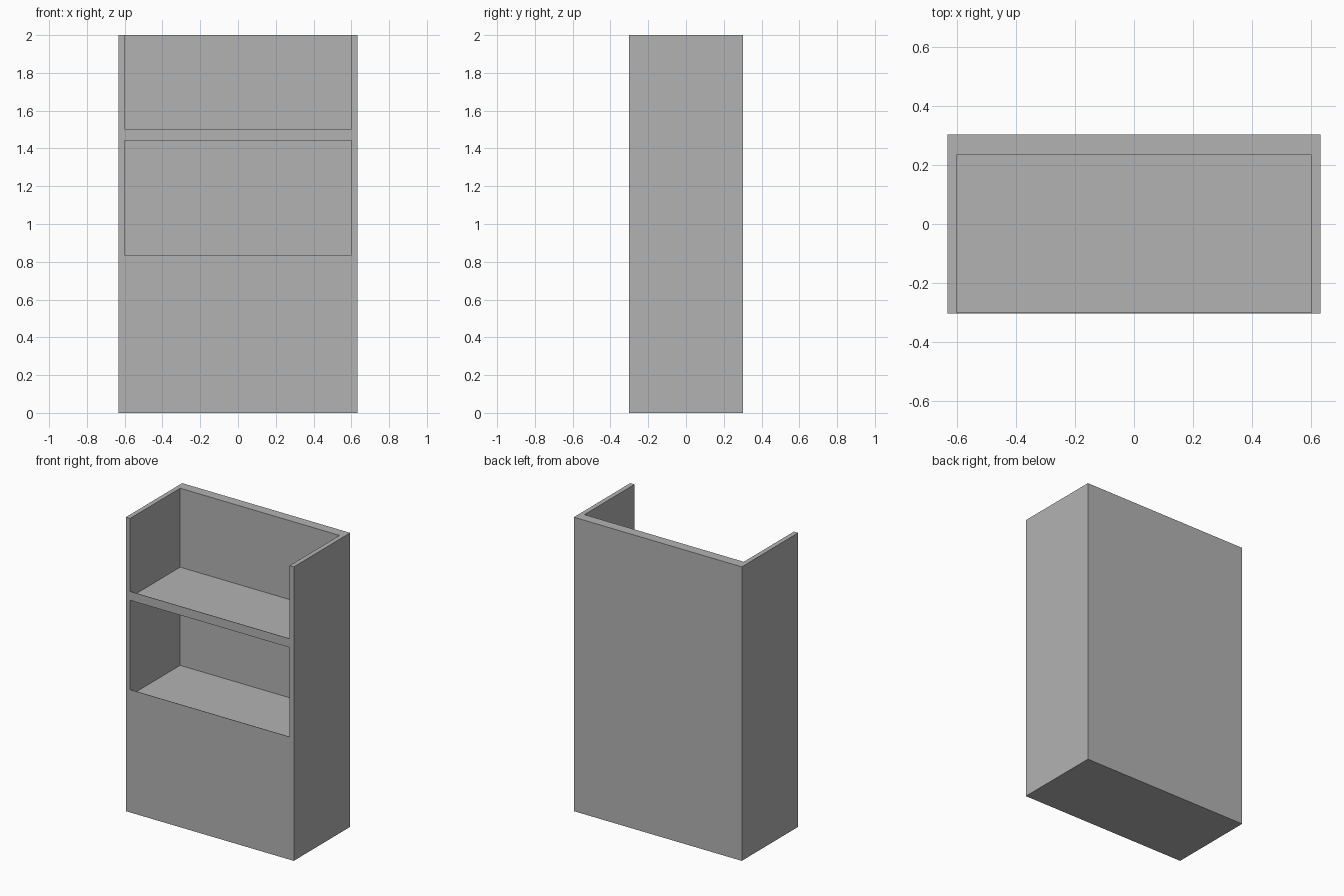
import bpy
import bmesh

default = bpy.data.objects.get("Cube")
if default:
    bpy.data.objects.remove(default, do_unlink=True)

# Overall size and the inside of the compartments
HALF_W, HALF_D, HEIGHT = 0.632, 0.303, 2.0
INNER_X, INNER_BACK, LIP_BACK = 0.6, 0.235, -0.3
FLOOR_DROP = 0.04

grey = bpy.data.materials.new("plain grey")
grey.use_nodes = True
grey.diffuse_color = (0.45, 0.45, 0.45, 1)
grey.node_tree.nodes["Principled BSDF"].inputs["Base Color"].default_value = grey.diffuse_color


def prism(name, profile, half_width):
    """Extrude a side profile of (y, z) points across x."""
    bm = bmesh.new()
    face = bm.faces.new([bm.verts.new((-half_width, y, z)) for y, z in profile])
    grown = bmesh.ops.extrude_face_region(bm, geom=[face])["geom"]
    moved = [v for v in grown if isinstance(v, bmesh.types.BMVert)]
    bmesh.ops.translate(bm, verts=moved, vec=(2 * half_width, 0, 0))
    bmesh.ops.recalc_face_normals(bm, faces=bm.faces)
    mesh = bpy.data.meshes.new(name)
    bm.to_mesh(mesh)
    bm.free()
    mesh.materials.append(grey)
    obj = bpy.data.objects.new(name, mesh)
    bpy.context.collection.objects.link(obj)
    return obj


def cut_compartment(body, name, sill, top):
    """Hollow out a compartment whose floor lies behind a thin front lip."""
    floor, outside = sill - FLOOR_DROP, -HALF_D - 0.1
    cutter = prism(name, [(outside, sill), (outside, top), (INNER_BACK, top),
                          (INNER_BACK, floor), (LIP_BACK, floor), (LIP_BACK, sill)], INNER_X)
    cutter.hide_render = True
    mod = body.modifiers.new(name, "BOOLEAN")
    mod.operation = "DIFFERENCE"
    mod.solver = "EXACT"
    mod.object = cutter
    bpy.context.view_layer.objects.active = body
    bpy.ops.object.modifier_apply(modifier=mod.name)
    bpy.data.objects.remove(cutter, do_unlink=True)


# Solid cabinet with a closed base, then the shelf space and the open top
cabinet = prism("cabinet", [(-HALF_D, 0), (HALF_D, 0), (HALF_D, HEIGHT), (-HALF_D, HEIGHT)], HALF_W)
cut_compartment(cabinet, "lower_compartment", 0.835, 1.443)
cut_compartment(cabinet, "upper_compartment", 1.503, HEIGHT + 0.1)
